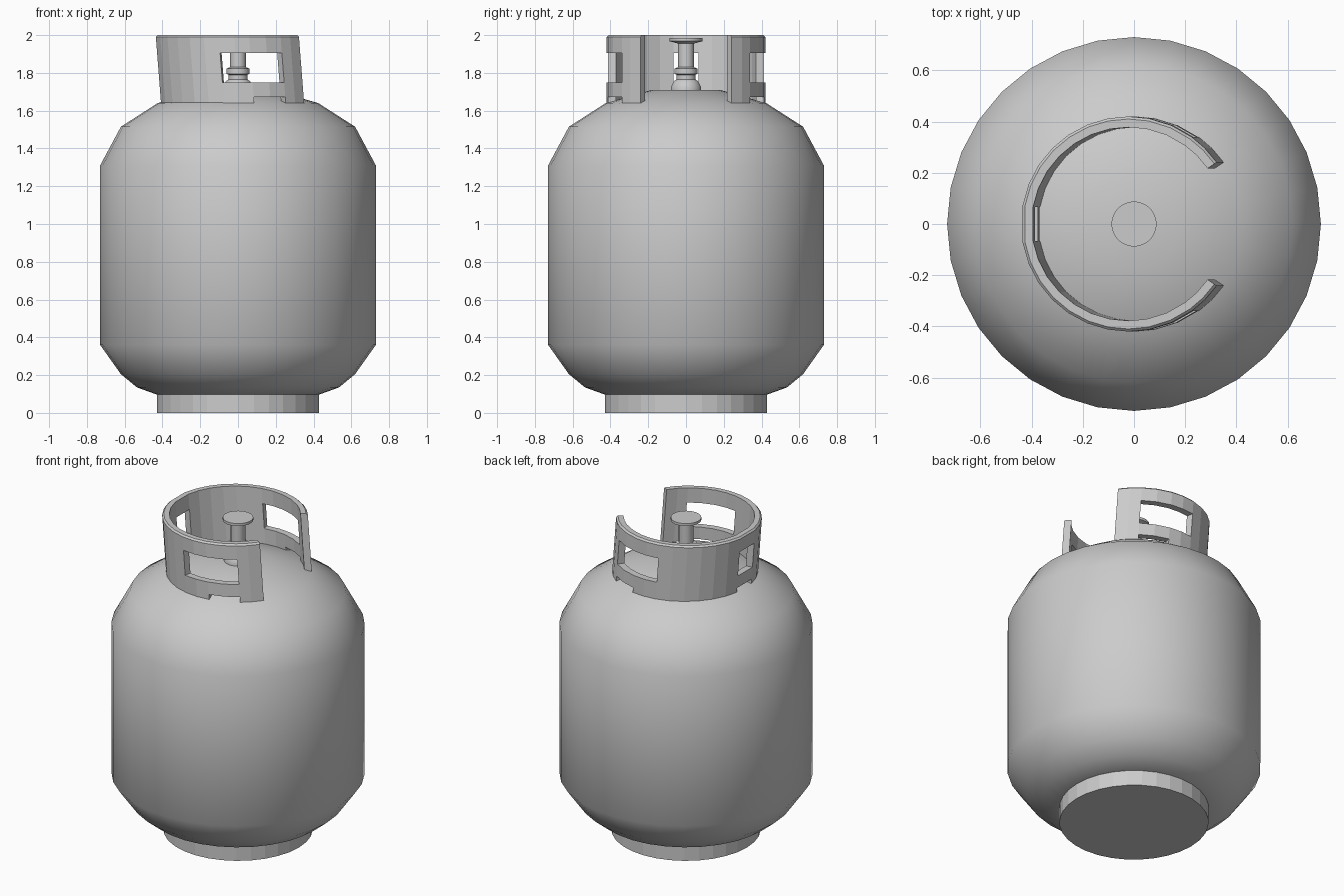
import bpy, bmesh
from math import sin, cos, radians, pi

if "Cube" in bpy.data.objects:
    bpy.data.objects.remove(bpy.data.objects["Cube"])


def finish(bm, name, smooth=None):
    bmesh.ops.recalc_face_normals(bm, faces=bm.faces[:])
    mesh = bpy.data.meshes.new(name)
    bm.to_mesh(mesh)
    bm.free()
    obj = bpy.data.objects.new(name, mesh)
    bpy.context.collection.objects.link(obj)
    if smooth:
        bpy.ops.object.select_all(action='DESELECT')
        obj.select_set(True)
        bpy.context.view_layer.objects.active = obj
        bpy.ops.object.shade_smooth_by_angle(angle=radians(smooth))
    return obj


def lathe(name, profile, sides=32, smooth=None):
    """Closed solid of revolution from (radius, z) points, capped at both ends."""
    bm = bmesh.new()
    rings = [[bm.verts.new((r * cos(2 * pi * i / sides), r * sin(2 * pi * i / sides), z))
              for i in range(sides)] for r, z in profile]
    for low, high in zip(rings, rings[1:]):
        for i in range(sides):
            j = (i + 1) % sides
            bm.faces.new((low[i], low[j], high[j], high[i]))
    bm.faces.new(rings[0][::-1])
    bm.faces.new(rings[-1])
    return finish(bm, name, smooth)


# Tank body and foot ring
lathe("tank_body", [(0.43, 0.097), (0.535, 0.135), (0.62, 0.205), (0.73, 0.36),
                    (0.73, 1.31), (0.62, 1.515), (0.425, 1.64), (0.18, 1.71)], smooth=60)
lathe("foot_ring", [(0.43, 0.0), (0.43, 0.10)])

# Valve: base, neck rings, stem and hand knob
lathe("valve", [(0.08, 1.70), (0.08, 1.725), (0.065, 1.755), (0.05, 1.765), (0.05, 1.79),
                (0.062, 1.795), (0.062, 1.822), (0.042, 1.83), (0.042, 1.955),
                (0.088, 1.968), (0.088, 1.984)], smooth=30)

# Guard collar: open ring of cells, leaving out handle windows and foot notches
half = [35, 45, 54, 66.5, 79, 90, 101, 112.5, 124, 135.5, 147, 158.5, 170]
angles = half + [360 - a for a in reversed(half)]
levels = [(1.64, 0.42), (1.672, 0.42), (1.75, 0.42), (1.905, 0.42), (1.99, 0.42), (2.0, 0.41)]


def is_open(mid, row):
    a = min(mid, 360 - mid)
    rear = a > 170
    if row == 0:
        return rear or 54 < a < 79
    return row == 2 and (rear or 54 < a < 101)


bm = bmesh.new()
grid = [[bm.verts.new((r * cos(radians(a)), r * sin(radians(a)), z)) for z, r in levels]
        for a in angles]
for i in range(len(angles) - 1):
    for k in range(len(levels) - 1):
        if not is_open((angles[i] + angles[i + 1]) / 2, k):
            bm.faces.new((grid[i][k], grid[i + 1][k], grid[i + 1][k + 1], grid[i][k + 1]))
# Thicken inwards
wall = bmesh.ops.extrude_face_region(bm, geom=bm.faces[:], use_keep_orig=True)
for v in wall["geom"]:
    if isinstance(v, bmesh.types.BMVert):
        s = 0.378 / v.co.xy.length
        v.co.x *= s
        v.co.y *= s
# Lean the collar backwards
for v in bm.verts:
    v.co.x += 0.006 - 0.028 * (v.co.z - 1.64) / 0.36
finish(bm, "guard_collar")
